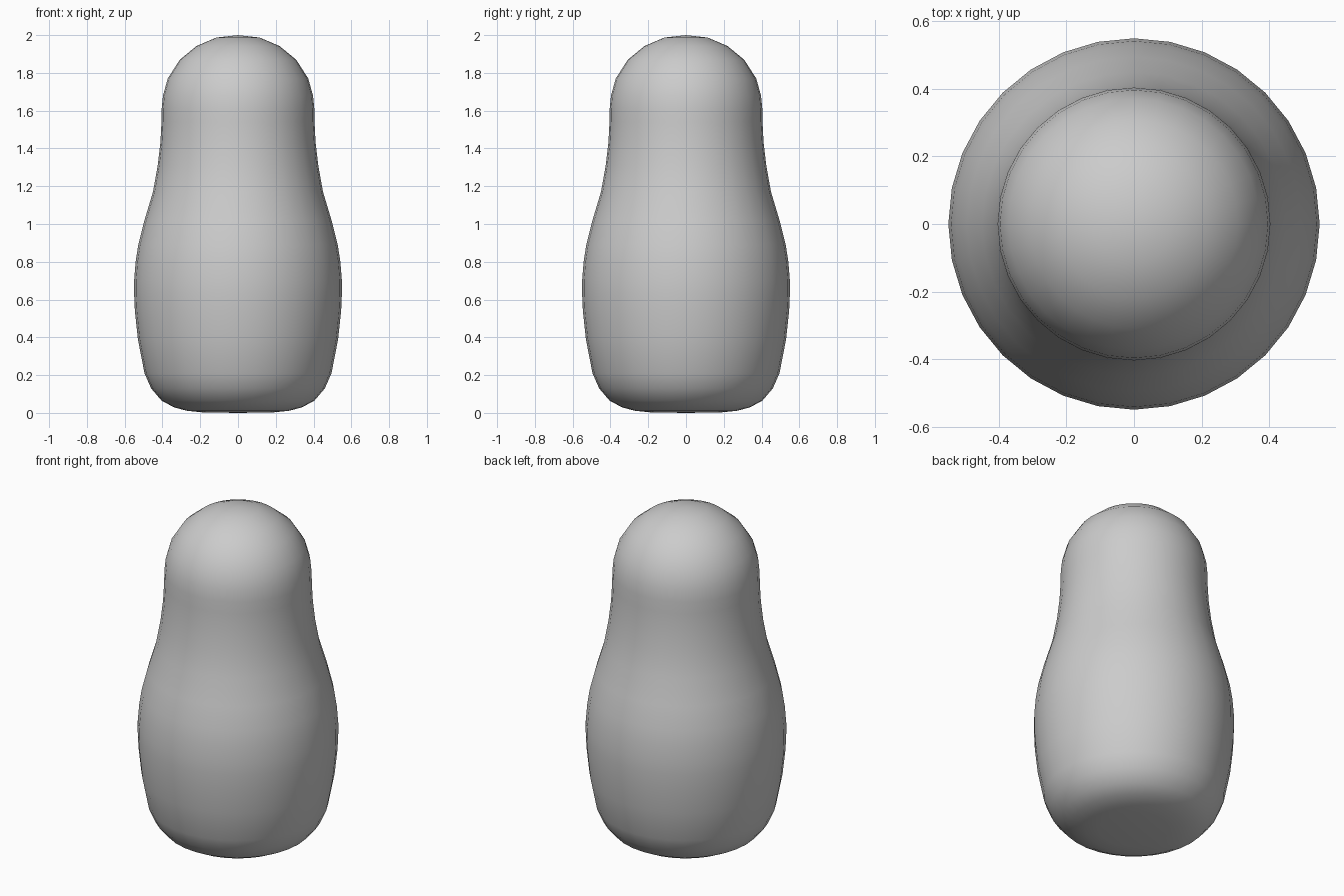
import bpy, bmesh, math

if "Cube" in bpy.data.objects:
    bpy.data.objects.remove(bpy.data.objects["Cube"])

# Half outline of the rounded figure: (radius, height)
PROFILE = [
    (0, 0), (0.19, 0.003), (0.27, 0.011), (0.34, 0.03), (0.405, 0.065),
    (0.46, 0.13), (0.495, 0.21), (0.53, 0.39), (0.546, 0.54), (0.55, 0.63),
    (0.55, 0.70), (0.542, 0.80), (0.528, 0.89), (0.495, 1.02), (0.45, 1.17),
    (0.425, 1.31), (0.411, 1.43), (0.405, 1.54), (0.404, 1.61), (0.397, 1.68),
    (0.372, 1.77), (0.308, 1.87), (0.22, 1.942), (0.115, 1.987), (0, 2.0),
]
SIDES = 32


def lathe(name, profile, sides):
    bm = bmesh.new()
    verts = [bm.verts.new((r, 0, z)) for r, z in profile]
    edges = [bm.edges.new(pair) for pair in zip(verts, verts[1:])]
    bmesh.ops.spin(bm, geom=verts + edges, cent=(0, 0, 0), axis=(0, 0, 1),
                   angle=math.tau, steps=sides)
    bmesh.ops.remove_doubles(bm, verts=bm.verts[:], dist=0.0005)
    bmesh.ops.recalc_face_normals(bm, faces=bm.faces[:])
    for face in bm.faces:
        face.smooth = True
    mesh = bpy.data.meshes.new(name)
    bm.to_mesh(mesh)
    bm.free()
    obj = bpy.data.objects.new(name, mesh)
    bpy.context.collection.objects.link(obj)
    return obj


# Smooth turned body and head in one piece
lathe("turned_doll_body", PROFILE, SIDES)
